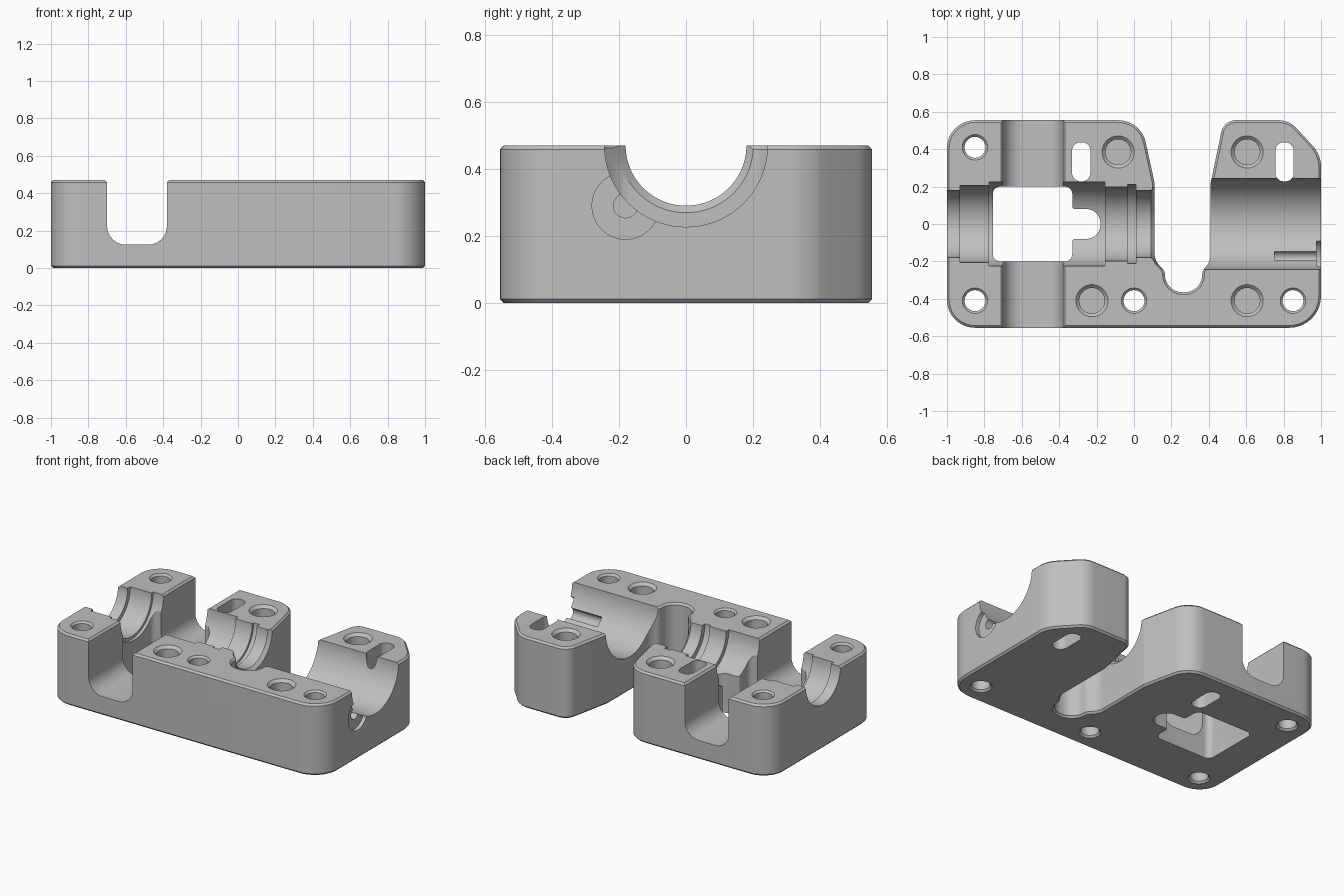
import bpy, bmesh
from math import sin, cos, tan, pi, radians
from mathutils import Vector, Matrix

default = bpy.data.objects.get("Cube")
if default:
    bpy.data.objects.remove(default)

HEIGHT = 0.47
CHAMFER = 0.012
TO_Y = Matrix.Rotation(radians(90), 4, 'X')    # extrude along y
TO_X = Matrix.Rotation(radians(90), 4, 'Y')    # turn about x

grey = bpy.data.materials.new("machined grey")
grey.use_nodes = True
colour = (0.52, 0.52, 0.52, 1)
grey.diffuse_color = colour
grey.node_tree.nodes["Principled BSDF"].inputs["Base Color"].default_value = colour


def rounded(corners, steps=10):
    """Anticlockwise outline through (x, y, radius) corners, each one filleted."""
    out = []
    for i, (x, y, r) in enumerate(corners):
        p = Vector((x, y))
        if r == 0:
            out.append(p)
            continue
        a = (Vector(corners[i - 1][:2]) - p).normalized()
        b = (Vector(corners[(i + 1) % len(corners)][:2]) - p).normalized()
        half = a.angle(b) / 2
        centre = p + (a + b).normalized() * (r / sin(half))
        start = p + a * (r / tan(half)) - centre
        end = p + b * (r / tan(half)) - centre
        sweep = start.angle(end)
        for k in range(steps + 1):
            t = k / steps
            out.append(centre + (start * sin((1 - t) * sweep) + end * sin(t * sweep)) / sin(sweep))
    return out


def inset(outline, amount):
    """Move every outline point inwards."""
    out = []
    for i, p in enumerate(outline):
        along = (outline[(i + 1) % len(outline)] - outline[i - 1]).normalized()
        out.append(p + Vector((-along.y, along.x)) * amount)
    return out


def loft(name, sections, matrix=Matrix()):
    """Closed solid through (height, outline) sections, listed upwards."""
    bm = bmesh.new()
    rings = [[bm.verts.new(matrix @ Vector((p.x, p.y, z))) for p in outline]
             for z, outline in sections]
    bm.faces.new(rings[0][::-1])
    bm.faces.new(rings[-1])
    n = len(rings[0])
    for low, high in zip(rings, rings[1:]):
        for k in range(n):
            j = (k + 1) % n
            bm.faces.new((low[k], low[j], high[j], high[k]))
    bm.normal_update()
    mesh = bpy.data.meshes.new(name)
    bm.to_mesh(mesh)
    bm.free()
    mesh.materials.append(grey)
    ob = bpy.data.objects.new(name, mesh)
    bpy.context.collection.objects.link(ob)
    return ob


def prism(name, outline, low, high, matrix=Matrix()):
    return loft(name, [(low, outline), (high, outline)], matrix)


def lathe(name, profile, matrix, segments=48):
    """Solid of revolution from (position, radius) pairs along local z."""
    angles = [2 * pi * (k + 0.5) / segments for k in range(segments)]
    return loft(name, [(z, [Vector((r * cos(a), r * sin(a))) for a in angles])
                       for z, r in profile], matrix)


# Main block with the open throat at the back
outline = rounded([
    (-1, -.555, .15), (1, -.555, .17), (1, .37, .17), (.83, .555, .13),
    (.48, .555, .08), (.41, .22, .05), (.41, -.2, .1), (.365, -.25, .05),
    (.365, -.365, .095), (.165, -.365, .095), (.165, -.25, .05), (.11, -.2, .1),
    (.11, .22, .05), (.037, .555, .15), (-1, .555, .15)])
small = inset(outline, CHAMFER)
block = loft("clamp_block", [(0, small), (CHAMFER, outline),
                             (HEIGHT - CHAMFER, outline), (HEIGHT, small)])

# Stepped half-round channel along the length
cutters = [lathe("channel_cutter", [
    (-1.1, .18), (-.93, .18), (-.93, .207), (-.775, .207), (-.775, .225),
    (-.155, .225), (-.155, .197), (-.035, .197), (-.035, .212), (.01, .212),
    (.01, .18), (.09, .18), (.15, .243), (1.1, .243)],
    Matrix.Translation((0, 0, HEIGHT)) @ TO_X, 96)]

# Cross slot with rounded floor and chamfered rim
cutters.append(prism("cross_slot_cutter", rounded([
    (-.7, .125, .1), (-.38, .125, .1), (-.38, HEIGHT - CHAMFER, 0),
    (-.33, HEIGHT + .038, 0), (-.75, HEIGHT + .038, 0), (-.7, HEIGHT - CHAMFER, 0)]),
    -.7, .7, TO_Y))

# Window with a rounded notch
cutters.append(prism("window_cutter", rounded([
    (-.755, -.2, .04), (-.33, -.2, .04), (-.33, -.08, .015), (-.18, -.08, .075),
    (-.18, .08, .075), (-.33, .08, .015), (-.33, .2, .04), (-.755, .2, .04)]), -.1, .6))

# Through holes, chamfered at both ends
for x, y in ((-.85, .41), (-.85, -.41), (0, -.41), (.85, -.41)):
    cutters.append(lathe("bolt_hole_cutter", [
        (-.04, .108), (CHAMFER, .056), (HEIGHT - CHAMFER, .056), (HEIGHT + .04, .108)],
        Matrix.Translation((x, y, 0))))

# Blind round pockets
for x, y in ((-.085, .385), (.605, .385), (-.225, -.41), (.605, -.41)):
    cutters.append(lathe("blind_hole_cutter", [
        (.17, .068), (HEIGHT - .018, .068), (HEIGHT + .032, .118)],
        Matrix.Translation((x, y, 0))))

# Long tie slots
for x in (-.282, .805):
    w, low, high = .049, .228, .437
    cutters.append(prism("tie_slot_cutter", rounded([
        (x - w, low, .045), (x + w, low, .045), (x + w, high, .045), (x - w, high, .045)]),
        -.1, .6))

# Pin groove and its counterbore at the end face
for radius, start in ((.036, .75), (.1, .975)):
    cutters.append(lathe("pin_groove_cutter", [(start, radius), (1.1, radius)],
                         Matrix.Translation((0, -.18, .29)) @ TO_X))

# Cut everything out of the block
bpy.context.view_layer.objects.active = block
for cutter in cutters:
    cutter.hide_render = True
    mod = block.modifiers.new("cut", 'BOOLEAN')
    mod.operation = 'DIFFERENCE'
    mod.solver = 'EXACT'
    mod.object = cutter
    bpy.ops.object.modifier_apply(modifier=mod.name)
    bpy.data.objects.remove(cutter)

bpy.ops.object.select_all(action='DESELECT')
block.select_set(True)
bpy.ops.object.shade_smooth_by_angle(angle=radians(25))
